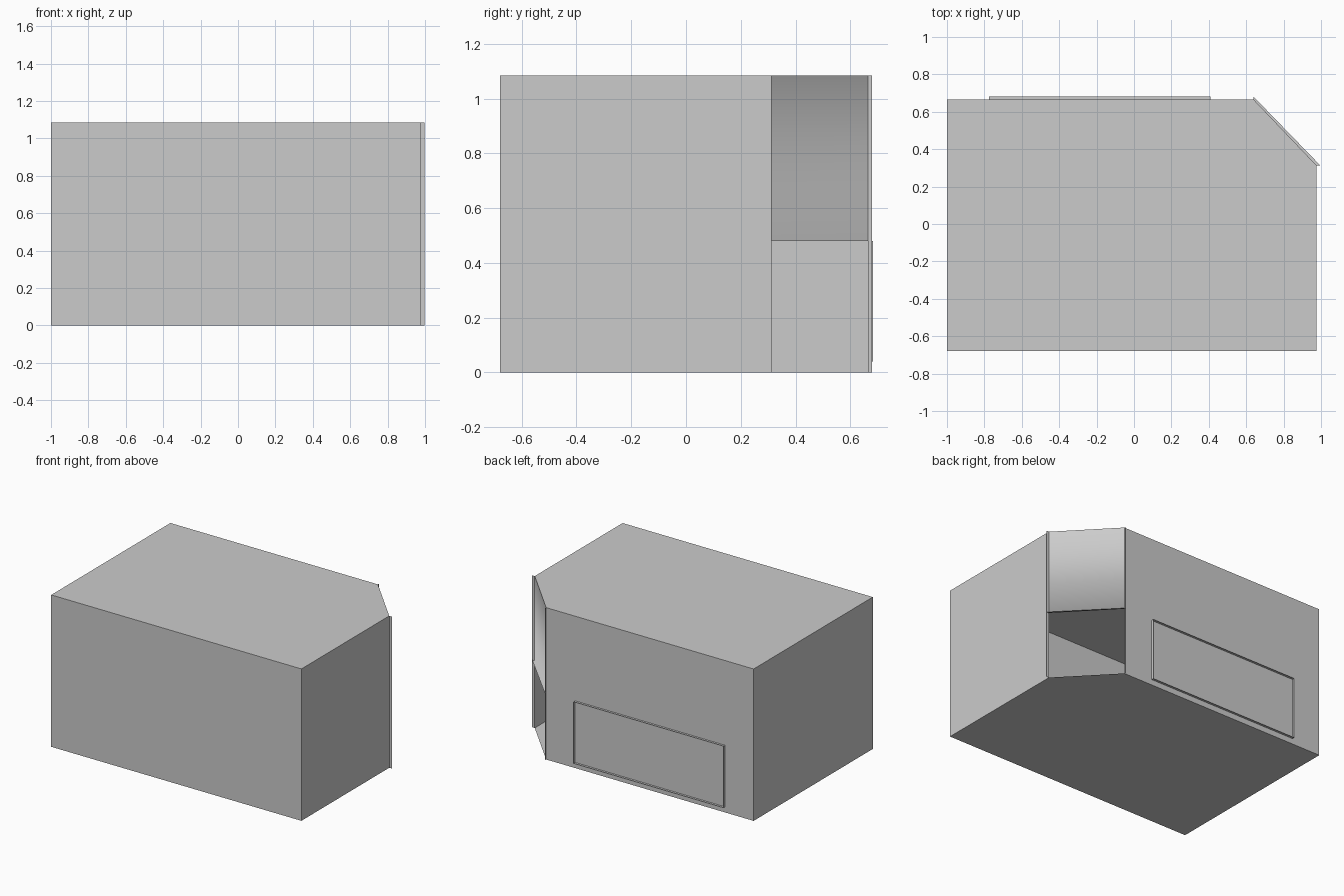
import bpy

if "Cube" in bpy.data.objects:
    bpy.data.objects.remove(bpy.data.objects["Cube"])

H = 1.085            # overall height
SPLIT = 0.48         # top of the corner opening
A, B = (0.977, 0.312), (0.64, 0.665)     # ends of the cut corner
A_OUT, B_OUT = (0.997, 0.312), (0.64, 0.68)   # outer ends of its thin lips


def mesh_object(name, verts, faces, smooth=False):
    mesh = bpy.data.meshes.new(name)
    mesh.from_pydata(verts, [], faces)
    for p in mesh.polygons:
        p.use_smooth = smooth
    obj = bpy.data.objects.new(name, mesh)
    bpy.context.collection.objects.link(obj)
    return obj


def at(p, z):
    return (p[0], p[1], z)


# Hollow shell: floor, roof and walls, left open at the cut corner
outline = [(-1.0, -0.68), (A[0], -0.68), A, B, (-1.0, B[1])]
n = len(outline)
verts = [at(p, 0) for p in outline] + [at(p, H) for p in outline]
faces = [list(range(n))[::-1], list(range(n, 2 * n))]
faces += [[i, (i + 1) % n, (i + 1) % n + n, i + n] for i in range(n) if i != 2]
mesh_object("shell", verts, faces)

# Corner panel over the opening, blending into a thin ledge at its foot
mesh_object("corner_panel",
            [at(A, H), at(B, H), at(A, SPLIT), at(B, SPLIT),
             at(A_OUT, SPLIT), at(B_OUT, SPLIT)],
            [[2, 3, 1, 0], [4, 5, 3, 2]], smooth=True)

# Thin upright lips on both sides of the cut corner
for name, p, q in (("right_lip", A, A_OUT), ("back_lip", B_OUT, B)):
    mesh_object(name, [at(p, 0), at(q, 0), at(q, H), at(p, H)], [[0, 1, 2, 3]])

# Raised rectangular rim on the back wall
rim = [(-0.775, 0.04), (0.41, 0.04), (0.41, SPLIT), (-0.775, SPLIT)]
verts = [(x, y, z) for y in (B[1], 0.682) for x, z in rim]
mesh_object("back_rim", verts,
            [[i, (i + 1) % 4, (i + 1) % 4 + 4, i + 4] for i in range(4)])
